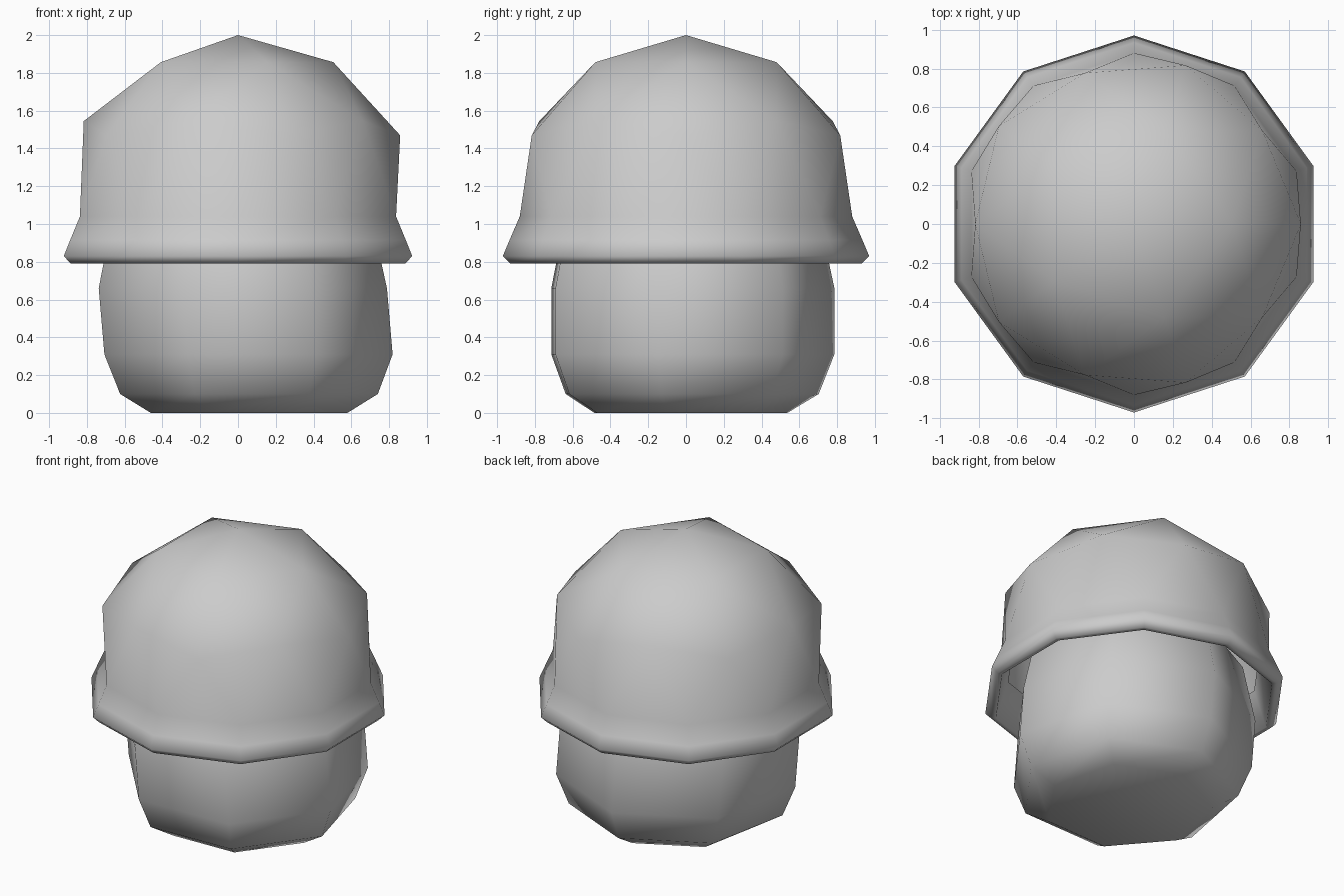
import bpy, bmesh
from math import cos, sin, pi, radians

if "Cube" in bpy.data.objects:
    bpy.data.objects.remove(bpy.data.objects["Cube"])


def finish(bm, name):
    bmesh.ops.recalc_face_normals(bm, faces=bm.faces)
    for f in bm.faces:
        f.smooth = True
    mesh = bpy.data.meshes.new(name)
    bm.to_mesh(mesh)
    bm.free()
    ob = bpy.data.objects.new(name, mesh)
    bpy.context.collection.objects.link(ob)
    return ob


def set_ring(verts, radius, z):
    # move a ring of vertices to a given radius and height
    for v in verts:
        s = radius / v.co.xy.length
        v.co = (v.co.x * s, v.co.y * s, z)


# Cap: upper half of an icosphere with a flared, turned-in rim
MID = 1.04
bm = bmesh.new()
bmesh.ops.create_icosphere(bm, subdivisions=2, radius=0.96)
bmesh.ops.delete(bm, geom=[v for v in bm.verts if v.co.z < -0.01], context='VERTS')
for v in bm.verts:
    v.co.z += MID
edges = [e for e in bm.edges if e.is_boundary]
set_ring({v for e in edges for v in e.verts}, 0.88, MID)
for radius, z in [(0.934, 0.915), (0.97, 0.83), (0.93, 0.79), (0.90, 0.79), (0.82, 1.04)]:
    new = bmesh.ops.extrude_edge_only(bm, edges=edges)["geom"]
    edges = [g for g in new if isinstance(g, bmesh.types.BMEdge)]
    set_ring([g for g in new if isinstance(g, bmesh.types.BMVert)], radius, z)
finish(bm, "domed_cap")

# Base: rounded seven-sided body reaching up inside the cap
# each ring: height, radius, centre x
rows = [(0.0, 0.534, 0.055), (0.10, 0.70, 0.053), (0.31, 0.783, 0.05),
        (0.66, 0.783, 0.02), (1.05, 0.70, 0.015), (1.2, 0.534, 0.01)]
bm = bmesh.new()
N = 7
rings = []
for z, r, cx in rows:
    angles = [radians(-11) + 2 * pi * i / N for i in range(N)]
    rings.append([bm.verts.new((cx + r * cos(a), 0.003 + r * sin(a), z)) for a in angles])
for low, high in zip(rings, rings[1:]):
    for i in range(N):
        j = (i + 1) % N
        bm.faces.new((low[i], low[j], high[j], high[i]))
bm.faces.new(rings[0][::-1])
bm.faces.new(rings[-1])
finish(bm, "rounded_base")
